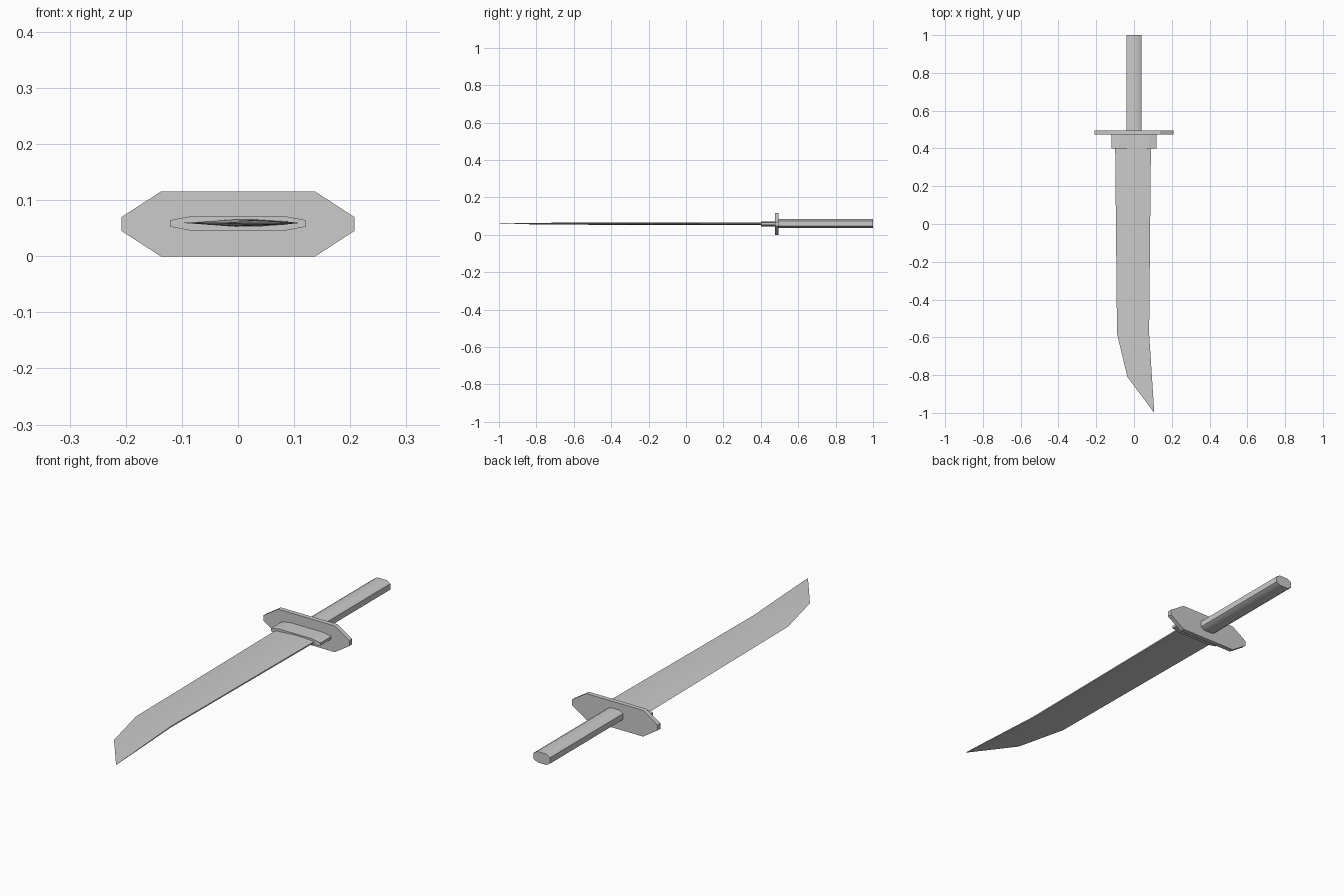
import bpy, bmesh

if "Cube" in bpy.data.objects:
    bpy.data.objects.remove(bpy.data.objects["Cube"])

ZC = 0.0575  # height of the weapon's long axis


def loft(name, rings, smooth=False):
    """Skin a list of equal-length point rings and cap both ends."""
    bm = bmesh.new()
    loops = [[bm.verts.new(p) for p in ring] for ring in rings]
    n = len(loops[0])
    for a, b in zip(loops, loops[1:]):
        for i in range(n):
            j = (i + 1) % n
            bm.faces.new((a[i], a[j], b[j], b[i]))
    bm.faces.new(loops[0])
    bm.faces.new(loops[-1][::-1])
    bmesh.ops.recalc_face_normals(bm, faces=bm.faces[:])
    me = bpy.data.meshes.new(name)
    bm.to_mesh(me)
    bm.free()
    ob = bpy.data.objects.new(name, me)
    bpy.context.collection.objects.link(ob)
    if smooth:
        bpy.ops.object.select_all(action='DESELECT')
        ob.select_set(True)
        bpy.context.view_layer.objects.active = ob
        bpy.ops.object.shade_smooth_by_angle(angle=0.9)
    return ob


def octagon(y, hx, hz, cx, cz, z=ZC):
    """Stretched octagon: half sizes hx, hz; flats reach cx and cz."""
    pts = [(hx, cz), (cx, hz), (-cx, hz), (-hx, cz),
           (-hx, -cz), (-cx, -hz), (cx, -hz), (hx, -cz)]
    return [(px, y, z + pz) for px, pz in pts]


# Guard plate
loft("guard", [octagon(y, 0.208, 0.0575, 0.138, 0.012) for y in (0.475, 0.495)])

# Collar at the blade root
loft("blade_collar", [octagon(y, 0.12, 0.0135, 0.08, 0.006, 0.0585)
                      for y in (0.40, 0.476)])

# Grip
loft("grip", [octagon(y, 0.04, 0.024, 0.022, 0.013, 0.061) for y in (0.494, 1.0)], True)

# Blade: y, cutting edge x, spine x, thickness scale
stations = [(0.45, -0.10, 0.09, 1.0), (-0.58, -0.09, 0.08, 0.85),
            (-0.81, -0.035, 0.095, 0.55), (-0.995, 0.104, 0.107, 0.1)]
# cross-section: fraction from edge to spine, height
section = [(0.0, 0.0), (0.5, 0.007), (0.72, 0.0065), (1.0, 0.003),
           (1.0, -0.003), (0.72, -0.0065), (0.5, -0.007)]
loft("blade", [[(e + (s - e) * f, y, 0.0595 + h * t) for f, h in section]
               for y, e, s, t in stations], True)
